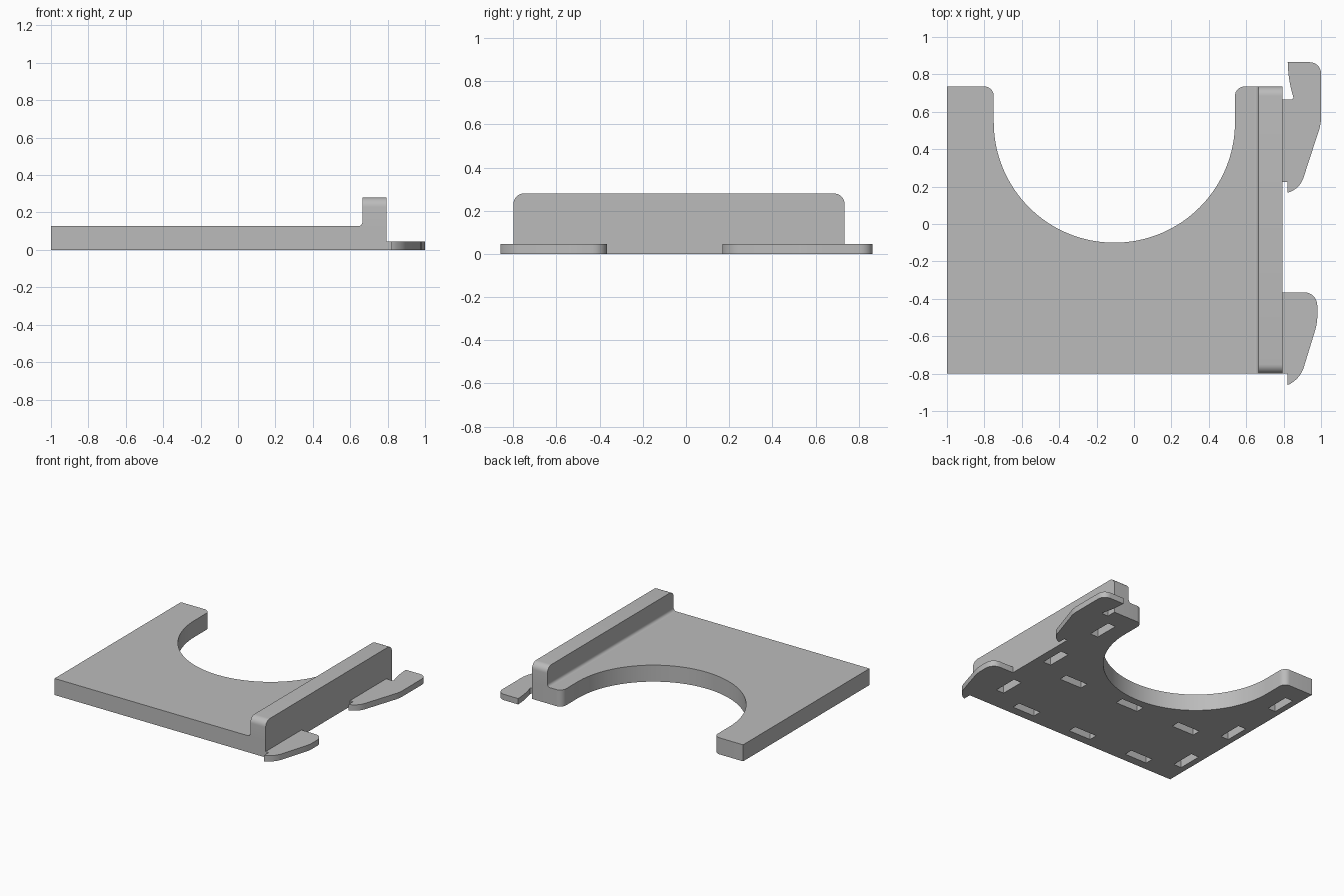
import bpy, bmesh
from math import sin, cos, radians
from mathutils import Vector

cube = bpy.data.objects.get("Cube")
if cube:
    bpy.data.objects.remove(cube, do_unlink=True)

GREY = (0.5, 0.5, 0.5, 1.0)
mat = bpy.data.materials.new("matte grey")
mat.use_nodes = True
mat.diffuse_color = GREY
mat.node_tree.nodes["Principled BSDF"].inputs["Base Color"].default_value = GREY

LEFT, RIGHT, FRONT, BACK = -1.0, 0.795, -0.8, 0.735
PLATE_TOP, RAIL_TOP, RAIL_X = 0.127, 0.28, 0.665


def arc(cx, cy, r, start, end, steps=8):
    """Points along a circular arc, angles in degrees."""
    angles = [radians(start + (end - start) * i / steps) for i in range(steps + 1)]
    return [(cx + r * cos(a), cy + r * sin(a)) for a in angles]


def curve(a, b, c, steps=8):
    """Quadratic curve from a to c, pulled towards b."""
    ts = [i / steps for i in range(steps + 1)]
    return [tuple(Vector(a) * (1 - t) ** 2 + Vector(b) * 2 * t * (1 - t) + Vector(c) * t * t)
            for t in ts]


def prism(name, outline, axis, low, high):
    """Extrude a closed outline along one axis."""
    place = {"x": lambda a, b: (low, a, b),
             "y": lambda a, b: (a, low, b),
             "z": lambda a, b: (a, b, low)}[axis]
    bm = bmesh.new()
    face = bm.faces.new([bm.verts.new(place(a, b)) for a, b in outline])
    result = bmesh.ops.extrude_face_region(bm, geom=[face])
    moved = [v for v in result["geom"] if isinstance(v, bmesh.types.BMVert)]
    offset = Vector([(high - low) * (axis == k) for k in "xyz"])
    bmesh.ops.translate(bm, verts=moved, vec=offset)
    bmesh.ops.recalc_face_normals(bm, faces=bm.faces)
    mesh = bpy.data.meshes.new(name)
    bm.to_mesh(mesh)
    bm.free()
    mesh.materials.append(mat)
    obj = bpy.data.objects.new(name, mesh)
    bpy.context.collection.objects.link(obj)
    return obj


# Base plate with a large round-bottomed opening at the back
R, CX, CY, LIP = 0.645, -0.105, 0.545, 0.05
plate_outline = [(LEFT, FRONT), (RIGHT, FRONT), (RIGHT, BACK)]
plate_outline += arc(CX + R + LIP, BACK - LIP, LIP, 90, 180)
plate_outline += arc(CX, CY, R, 0, -180, 64)
plate_outline += arc(CX - R - LIP, BACK - LIP, LIP, 0, 90)
plate_outline += [(LEFT, BACK)]
plate = prism("base_plate", plate_outline, "z", 0, PLATE_TOP)

# Blind slots in the underside: two rows across, two columns along the sides
LONG, SHORT, DEPTH = 0.19, 0.066, 0.08
slots = [(x, y, LONG, SHORT) for x in (-0.63, -0.12, 0.39) for y in (-0.70, -0.19)]
slots += [(x, y, SHORT, LONG) for x in (-0.92, 0.694) for y in (-0.53, -0.02, 0.49)]
bm = bmesh.new()
for x, y, w, d in slots:
    box = bmesh.ops.create_cube(bm, size=1)["verts"]
    bmesh.ops.scale(bm, verts=box, vec=(w, d, 2 * DEPTH))
    bmesh.ops.translate(bm, verts=box, vec=(x, y, 0))
cutter_mesh = bpy.data.meshes.new("slot_cutter")
bm.to_mesh(cutter_mesh)
bm.free()
cutter_mesh.materials.append(mat)
cutter = bpy.data.objects.new("slot_cutter", cutter_mesh)
cutter.hide_render = True
bpy.context.collection.objects.link(cutter)
cut = plate.modifiers.new("slots", "BOOLEAN")
cut.operation, cut.solver, cut.object = "DIFFERENCE", "EXACT", cutter
graph = bpy.context.evaluated_depsgraph_get()
carved = bpy.data.meshes.new_from_object(plate.evaluated_get(graph))
plate.modifiers.clear()
plate.data = carved
bpy.data.objects.remove(cutter, do_unlink=True)

# Upright rail with rounded top ends
rail_outline = [(FRONT, PLATE_TOP), (BACK, PLATE_TOP)]
rail_outline += arc(BACK - LIP, RAIL_TOP - LIP, LIP, 0, 90)
rail_outline += arc(FRONT + LIP, RAIL_TOP - LIP, LIP, 90, 180)
rail = prism("side_rail", rail_outline, "x", RAIL_X, RIGHT)

# Small concave fillet where the rail meets the plate
F = 0.022
fillet_outline = [(RAIL_X, PLATE_TOP)] + arc(RAIL_X - F, PLATE_TOP + F, F, 0, -90, 6)
fillet = prism("rail_fillet", fillet_outline, "y", FRONT, BACK)

# Flat hooks along the right edge
HOOK_TOP, STEP = 0.045, 0.822
back_hook = [(RIGHT, 0.225), (STEP, 0.225), (STEP, 0.168)]
back_hook += curve((0.835, 0.172), (0.89, 0.195), (0.907, 0.25))
back_hook += curve((0.985, 0.49), (1.0, 0.53), (1.0, 0.57), 5)
back_hook += arc(0.94, 0.805, 0.06, 0, 90)
back_hook += curve((STEP, 0.865), (0.825, 0.76), (0.853, 0.675))
back_hook += [(0.845, 0.665), (RIGHT, 0.665)]
front_hook = [(RIGHT, FRONT), (STEP, FRONT), (STEP, -0.86)]
front_hook += curve((0.835, -0.855), (0.885, -0.825), (0.905, -0.775))
front_hook += curve((0.965, -0.58), (0.98, -0.53), (0.98, -0.5), 5)
front_hook += arc(0.91, -0.435, 0.07, 0, 90)
front_hook += [(RIGHT, -0.365)]
hooks = [prism("back_hook", back_hook, "z", 0, HOOK_TOP),
         prism("front_hook", front_hook, "z", 0, HOOK_TOP)]

# Smooth the curved walls, keep the corners crisp
bpy.ops.object.select_all(action="DESELECT")
for part in [plate, rail, fillet] + hooks:
    part.select_set(True)
bpy.context.view_layer.objects.active = plate
bpy.ops.object.shade_smooth_by_angle(angle=radians(30))
